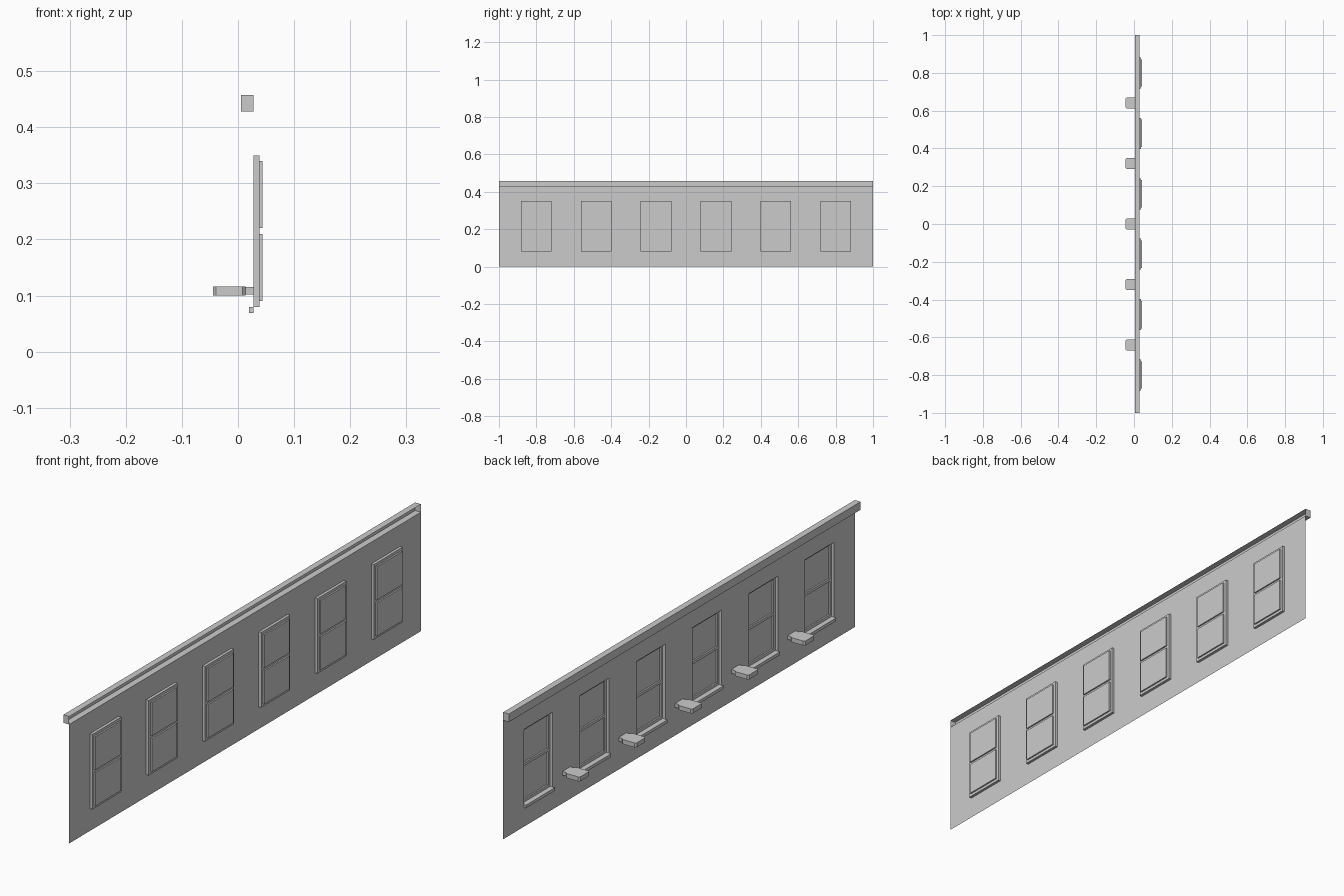
import bpy, bmesh

if "Cube" in bpy.data.objects:
    bpy.data.objects.remove(bpy.data.objects["Cube"], do_unlink=True)

GREY = (0.6, 0.6, 0.6, 1)
mat = bpy.data.materials.new("plain_grey")
mat.use_nodes = True
mat.diffuse_color = GREY
mat.node_tree.nodes["Principled BSDF"].inputs["Base Color"].default_value = GREY

WALL_X, FRAME_X, PANE_X = 0.028, 0.038, 0.0435
WIN_LOW, WIN_HIGH, HALF_WIN = 0.08, 0.35, 0.082
WALL_TOP, RIM, PITCH = 0.428, 0.01, 0.32
window_ys = [(i - 2.5) * PITCH for i in range(6)]


def finish(name, bm):
    mesh = bpy.data.meshes.new(name)
    bm.to_mesh(mesh)
    bm.free()
    mesh.materials.append(mat)
    obj = bpy.data.objects.new(name, mesh)
    bpy.context.collection.objects.link(obj)
    return obj


def box(bm, xs, ys, zs, open_sides=(), inward=False):
    """Box between bounds; open_sides lists the x directions left out."""
    verts = bmesh.ops.create_cube(bm, size=1)["verts"]
    for v in verts:
        v.co = [b[0] if c < 0 else b[1] for c, b in zip(v.co, (xs, ys, zs))]
    faces = list({f for v in verts for f in v.link_faces})
    for f in faces:
        f.normal_update()
    gone = [f for f in faces if any(f.normal.x * s > 0.9 for s in open_sides)]
    kept = [f for f in faces if f not in gone]
    bmesh.ops.delete(bm, geom=gone, context="FACES_ONLY")
    if inward:
        bmesh.ops.reverse_faces(bm, faces=kept)


def pierced_sheet(bm, x, ys, zs):
    """Flat grid facing -x, with openings at odd columns and odd rows."""
    grid = [[bm.verts.new((x, y, z)) for z in zs] for y in ys]
    for i in range(len(ys) - 1):
        for j in range(len(zs) - 1):
            if not (i % 2 and j % 2):
                bm.faces.new((grid[i][j], grid[i][j + 1],
                              grid[i + 1][j + 1], grid[i + 1][j]))


# Thin wall with six openings
bm = bmesh.new()
edges = [y + side * HALF_WIN for y in window_ys for side in (-1, 1)]
pierced_sheet(bm, WALL_X, [-1, *edges, 1], [0, WIN_LOW, WIN_HIGH, WALL_TOP])
finish("wall", bm)

# Hollow cornice, open at the back
bm = bmesh.new()
box(bm, (0.005, WALL_X), (-1, 1), (WALL_TOP, 0.457), open_sides=(1,))
finish("cornice", bm)

# Recessed windows, each with two panes and a sill
mid = (WIN_LOW + WIN_HIGH) / 2
rows = [WIN_LOW, WIN_LOW + RIM, mid - RIM / 2, mid + RIM / 2, WIN_HIGH - RIM, WIN_HIGH]
for n, y in enumerate(window_ys, 1):
    outer = (y - HALF_WIN, y + HALF_WIN)
    inner = (outer[0] + RIM, outer[1] - RIM)
    bm = bmesh.new()
    box(bm, (WALL_X, FRAME_X), outer, (WIN_LOW, WIN_HIGH), (-1, 1), inward=True)
    pierced_sheet(bm, FRAME_X, [outer[0], *inner, outer[1]], rows)
    for low, high in (rows[1:3], rows[3:5]):
        box(bm, (FRAME_X, PANE_X), inner, (low, high), (-1,), inward=True)
    finish(f"window_{n}", bm)

    bm = bmesh.new()
    box(bm, (0.0195, WALL_X), outer, (0.069, WIN_LOW))
    finish(f"window_sill_{n}", bm)

# Wall fixtures between the windows: chamfered block on a short stem
for n in range(5):
    y = (n - 2) * PITCH
    bm = bmesh.new()
    box(bm, (-0.0445, 0.0135), (y - 0.029, y + 0.029), (0.1, 0.116))
    upright = [e for e in bm.edges
               if abs(e.verts[0].co.z - e.verts[1].co.z) > 0.01]
    bmesh.ops.bevel(bm, geom=upright, offset=0.0055, segments=1, affect="EDGES")
    box(bm, (0.0135, WALL_X), (y - 0.022, y + 0.022), (0.1015, 0.1155))
    finish(f"wall_fixture_{n + 1}", bm)
